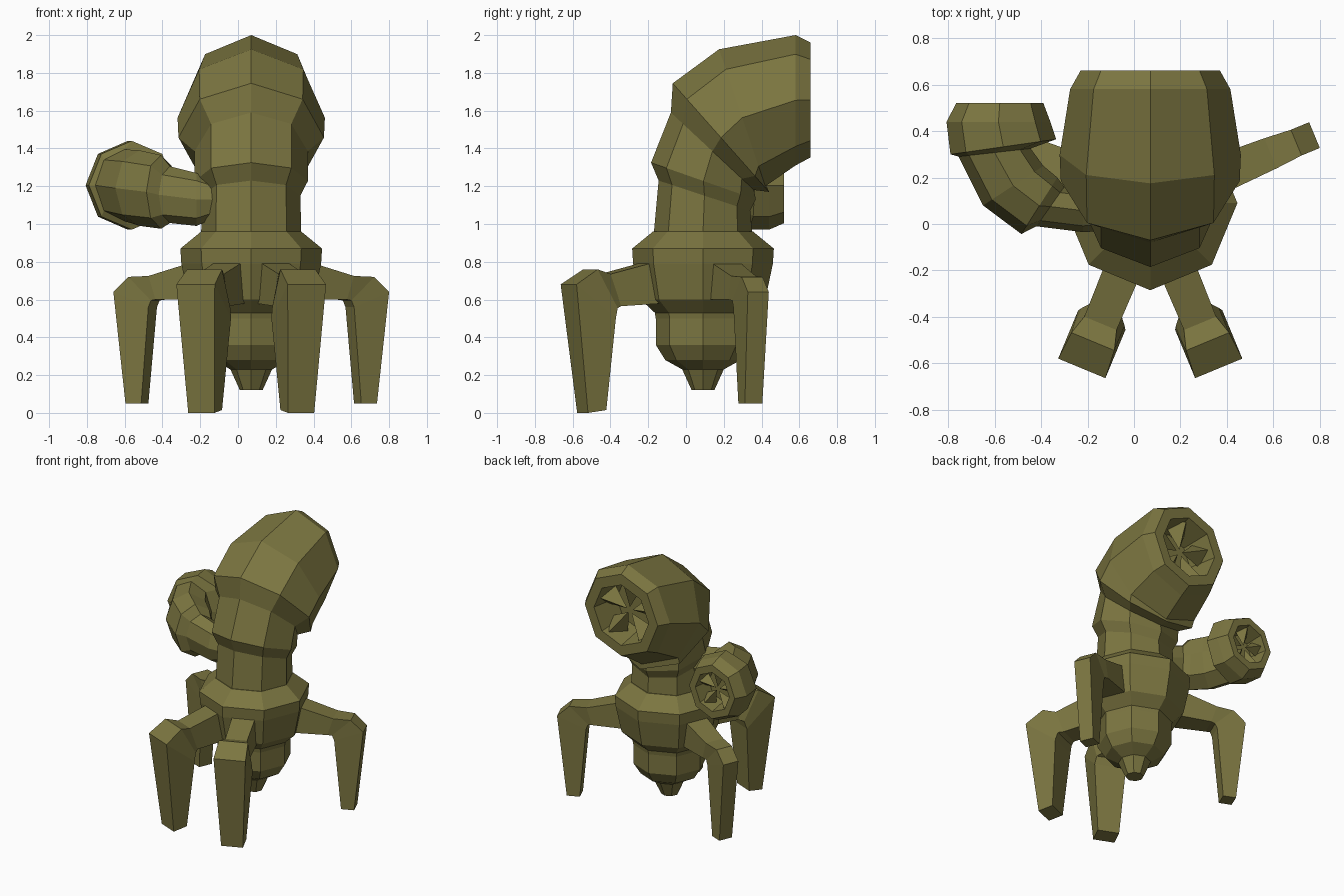
import bpy, bmesh, math
from mathutils import Vector as V

if "Cube" in bpy.data.objects:
    bpy.data.objects.remove(bpy.data.objects["Cube"])

olive = bpy.data.materials.new("olive")
olive.diffuse_color = (0.20, 0.18, 0.052, 1)
olive.use_nodes = True
olive.node_tree.nodes["Principled BSDF"].inputs["Base Color"].default_value = olive.diffuse_color
CX, CY = 0.07, 0.09  # axis of the body


def skin(name, rings):
    """Bridge a list of equal point rings and cap both ends."""
    bm = bmesh.new()
    rows = [[bm.verts.new(p) for p in r] for r in rings]
    n = len(rows[0])
    for a, b in zip(rows, rows[1:]):
        for i in range(n):
            j = (i + 1) % n
            bm.faces.new((a[i], a[j], b[j], b[i]))
    bm.faces.new(rows[0][::-1])
    bm.faces.new(rows[-1])
    bmesh.ops.recalc_face_normals(bm, faces=bm.faces)
    me = bpy.data.meshes.new(name)
    bm.to_mesh(me)
    bm.free()
    me.materials.append(olive)
    ob = bpy.data.objects.new(name, me)
    bpy.context.collection.objects.link(ob)
    return ob


def octagon(p, q, side):
    """Octagon with opposite corners p and q, half width given by side."""
    p, q = V(p), V(q)
    c, h = (p + q) / 2, (p - q) / 2
    return [c + h * math.cos(k * math.pi / 4) + V(side) * math.sin(k * math.pi / 4)
            for k in range(8)]


def teeth(name, centre, radius, depth, count):
    """Spikes lining a mouth that opens toward +y."""
    for k in range(count):
        a = 2 * math.pi * (k + 0.25) / count
        out = V((math.cos(a), 0, math.sin(a)))
        tan = V((-math.sin(a), 0, math.cos(a))) * radius * 0.42
        c = V(centre)
        root = c + out * radius * 0.95
        back = V((0, -depth, 0))
        tip = c + out * radius * 0.12 + back * 0.45
        base = [root + tan + back * 0.7, root - tan + back * 0.7, root + back * 0.1]
        skin(f"{name}_{k + 1}", [base, [tip + (b - root) * 0.02 for b in base]])


# body and abdomen: height, radius
levels = [(0.12, 0.06), (0.23, 0.11), (0.28, 0.2), (0.36, 0.25), (0.50, 0.25),
          (0.53, 0.255), (0.60, 0.33), (0.79, 0.37), (0.87, 0.375), (0.96, 0.265)]
skin("body", [octagon((CX, CY - r, z), (CX, CY + r, z), (r, 0, 0)) for z, r in levels])

# neck and head: outer (y, z), inner (y, z), half width
head = [((-0.17, 0.955), (0.35, 0.955), 0.265),
        ((-0.145, 1.23), (0.34, 1.07), 0.26),
        ((-0.185, 1.325), (0.37, 1.13), 0.30),
        ((-0.08, 1.59), (0.36, 1.18), 0.30),
        ((-0.07, 1.745), (0.44, 1.17), 0.385),
        ((0.175, 1.925), (0.42, 1.20), 0.39),
        ((0.58, 2.0), (0.58, 1.31), 0.345),
        ((0.66, 1.96), (0.66, 1.353), 0.30),
        ((0.66, 1.88), (0.66, 1.43), 0.225),
        ((0.45, 1.84), (0.45, 1.47), 0.185)]
skin("head", [octagon((CX, *p), (CX, *q), (w, 0, 0)) for p, q, w in head])
teeth("head_tooth", (CX, 0.65, 1.655), 0.22, 0.2, 5)

# side horn: outer (x, y), inner (x, y), half height, centre height
horn = [((-0.13, -0.03), (-0.13, 0.15), 0.10, 1.13),
        ((-0.22, -0.035), (-0.22, 0.15), 0.14, 1.13),
        ((-0.42, -0.01), (-0.30, 0.16), 0.15, 1.155),
        ((-0.485, -0.043), (-0.33, 0.20), 0.195, 1.17),
        ((-0.65, 0.08), (-0.39, 0.25), 0.20, 1.19),
        ((-0.755, 0.29), (-0.445, 0.325), 0.19, 1.205),
        ((-0.79, 0.30), (-0.335, 0.365), 0.235, 1.205),
        ((-0.807, 0.44), (-0.36, 0.44), 0.235, 1.205),
        ((-0.765, 0.52), (-0.39, 0.52), 0.20, 1.205),
        ((-0.72, 0.52), (-0.44, 0.52), 0.145, 1.205),
        ((-0.70, 0.39), (-0.46, 0.39), 0.12, 1.205)]
skin("side_horn", [octagon((*p, z), (*q, z), (0, 0, w)) for p, q, w, z in horn])
teeth("horn_tooth", (-0.58, 0.51, 1.205), 0.14, 0.12, 5)

# legs: top/outer (reach, z), bottom/inner (reach, z), half width
front_leg = [((0.26, 0.81), (0.26, 0.58), 0.08),
             ((0.56, 0.735), (0.50, 0.565), 0.075),
             ((0.645, 0.76), (0.53, 0.555), 0.10),
             ((0.77, 0.68), (0.545, 0.50), 0.11),
             ((0.69, 0.0), (0.585, 0.015), 0.075)]
rear_leg = [((0.26, 0.81), (0.26, 0.60), 0.085),
            ((0.56, 0.725), (0.52, 0.60), 0.07),
            ((0.68, 0.72), (0.55, 0.595), 0.06),
            ((0.765, 0.64), (0.565, 0.56), 0.06),
            ((0.70, 0.05), (0.61, 0.05), 0.05)]


def leg(name, sections, angle):
    d = V((math.cos(angle), math.sin(angle), 0))
    s = V((-d.y, d.x, 0))
    at = lambda p, w: V((CX, CY, p[1])) + d * p[0] + s * w
    skin(name, [[at(p, w), at(p, -w), at(q, -w), at(q, w)] for p, q, w in sections])


for side, front, rear in (("right", -67.5, 22.5), ("left", -112.5, 157.5)):
    leg("front_leg_" + side, front_leg, math.radians(front))
    leg("rear_leg_" + side, rear_leg, math.radians(rear))
